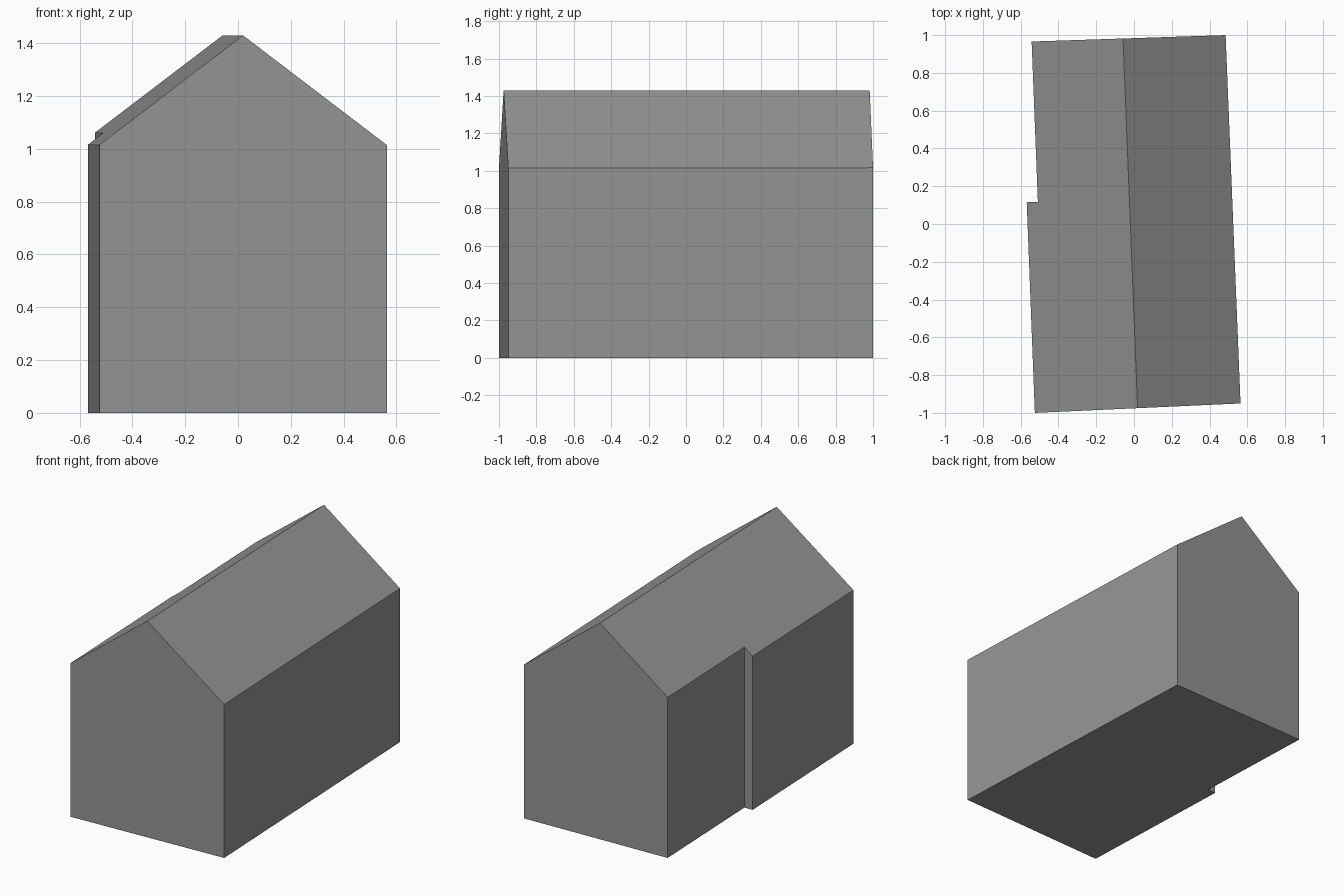
import bpy, bmesh
from mathutils import Vector, Matrix

cube = bpy.data.objects.get("Cube")
if cube:
    bpy.data.objects.remove(cube)

EAVE, RIDGE, HALF = 1.015, 1.43, 0.545

grey = bpy.data.materials.new("plain grey")
grey.use_nodes = True
colour = (0.3, 0.3, 0.3, 1)
grey.diffuse_color = colour
grey.node_tree.nodes["Principled BSDF"].inputs["Base Color"].default_value = colour

# Footprint with a small step in the left-hand wall
footprint = [(-0.525, -1), (0.564, -0.95), (0.485, 1),
             (-0.542, 0.966), (-0.509, 0.117), (-0.568, 0.115)]
bm = bmesh.new()
base = bm.faces.new([bm.verts.new((x, y, 0)) for x, y in footprint])
walls = bmesh.ops.extrude_face_region(bm, geom=[base], use_keep_orig=True)
tops = [g for g in walls["geom"] if isinstance(g, bmesh.types.BMVert)]
bmesh.ops.translate(bm, verts=tops, vec=(0, 0, 2))

# Roof slopes: trim the block with one plane on each side of the ridge
ridge_front = Vector((0.019, -0.975, RIDGE))
ridge_back = Vector((-0.058, 0.981, RIDGE))
along = (ridge_back - ridge_front).normalized()
across = along.cross(Vector((0, 0, 1)))
for side in (1, -1):
    normal = across * side * (RIDGE - EAVE) + Vector((0, 0, HALF))
    cut = bmesh.ops.bisect_plane(bm, geom=bm.verts[:] + bm.edges[:] + bm.faces[:],
                                 plane_co=ridge_front, plane_no=normal.normalized(),
                                 clear_outer=True)
    rim = [g for g in cut["geom_cut"] if isinstance(g, bmesh.types.BMEdge)]
    bmesh.ops.edgeloop_fill(bm, edges=rim)
bmesh.ops.recalc_face_normals(bm, faces=bm.faces[:])

mesh = bpy.data.meshes.new("house_block")
bm.to_mesh(mesh)
bm.free()
mesh.materials.append(grey)
house = bpy.data.objects.new("house_block", mesh)
bpy.context.collection.objects.link(house)
